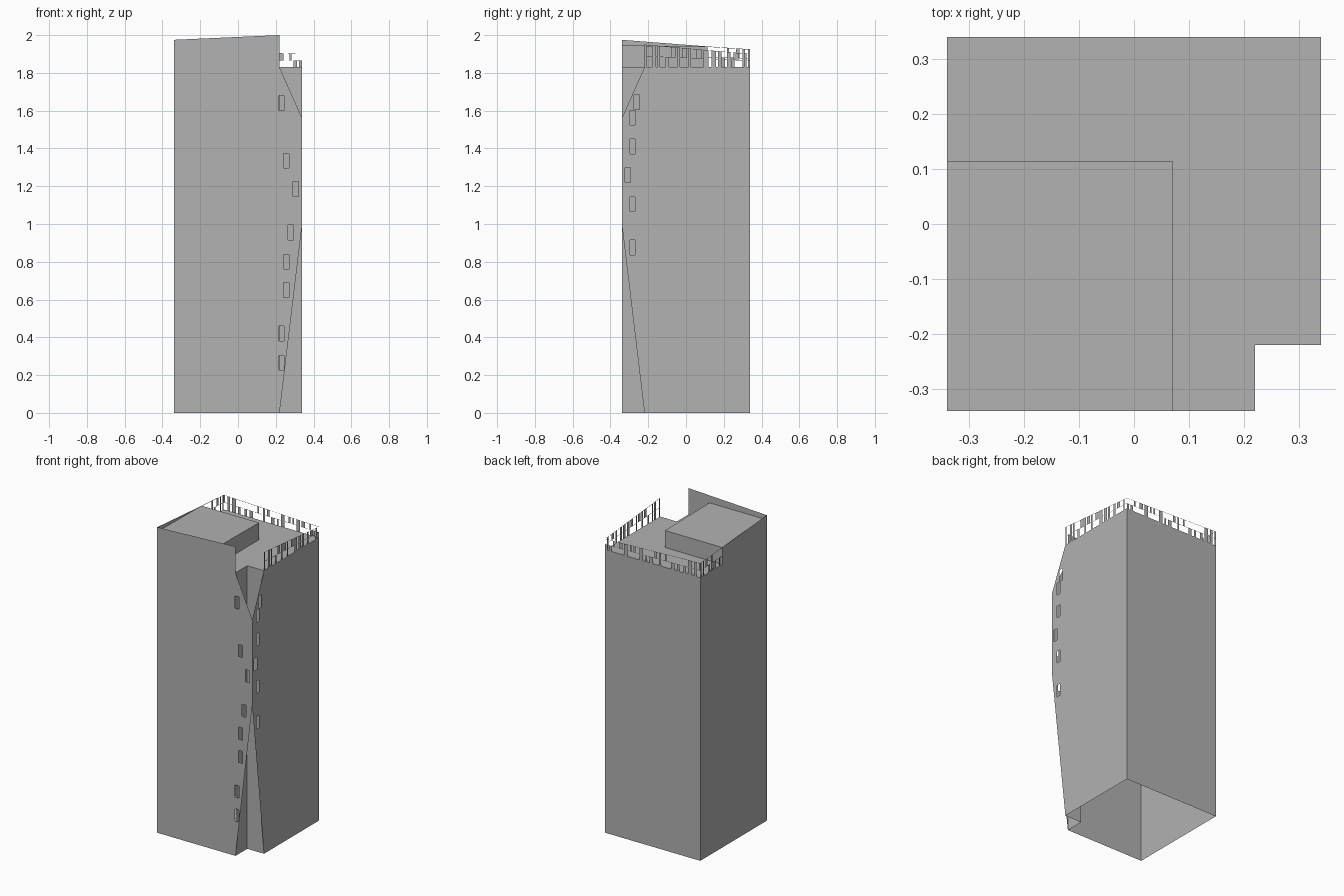
import bpy
import bmesh
import random
from mathutils import Vector

random.seed(4)
if "Cube" in bpy.data.objects:
    bpy.data.objects.remove(bpy.data.objects["Cube"], do_unlink=True)

H = 0.34       # half width of the tower
N = 0.22       # inner line of the notched corner
ROOF = 1.83
BOX_X, BOX_Y = 0.07, 0.115

grey = bpy.data.materials.new("concrete_grey")
grey.use_nodes = True
grey.diffuse_color = (0.445, 0.445, 0.445, 1)
grey.node_tree.nodes["Principled BSDF"].inputs["Base Color"].default_value = grey.diffuse_color


def finish(name, bm):
    mesh = bpy.data.meshes.new(name)
    bm.to_mesh(mesh)
    bm.free()
    mesh.materials.append(grey)
    obj = bpy.data.objects.new(name, mesh)
    bpy.context.collection.objects.link(obj)
    return obj


def rect(a0, a1, b0, b1):
    return [(a0, b0), (a1, b0), (a1, b1), (a0, b1)]


def on_x(x):
    return lambda a, b: Vector((x, a, b))


def on_y(y):
    return lambda a, b: Vector((a, y, b))


def on_z(z):
    return lambda a, b: Vector((a, b, z))


def sheet(name, place, outline, normal, holes=()):
    """Flat thin wall from an outline, with openings left empty."""
    bm = bmesh.new()
    edges = []
    for loop in [outline, *holes]:
        verts = [bm.verts.new(place(a, b)) for a, b in loop]
        edges += [bm.edges.new((v, verts[i - 1])) for i, v in enumerate(verts)]
    if holes:
        bmesh.ops.triangle_fill(bm, edges=edges, use_beauty=True, normal=normal)
    else:
        bm.faces.new(bm.verts)
    for f in bm.faces:
        f.normal_update()
        if f.normal.dot(Vector(normal)) < 0:
            f.normal_flip()
    return finish(name, bm)


def windows(centres):
    return [rect(a - 0.014, a + 0.014, z - 0.039, z + 0.039) for a, z in centres]


# Outer walls: the two beside the notch taper away from the corner
front_windows = windows([(0.23, 1.64), (0.255, 1.335), (0.305, 1.185), (0.28, 0.955),
                         (0.255, 0.8), (0.255, 0.65), (0.23, 0.42), (0.23, 0.265)])
left_windows = windows([(-0.26, 1.645), (-0.283, 1.563), (-0.283, 1.41),
                        (-0.308, 1.26), (-0.283, 1.105), (-0.283, 0.875)])
sheet("front_wall", on_y(-H), [(-H, 0), (N, 0), (H, 1), (H, 1.56), (N, ROOF), (N, 2), (-H, 1.975)],
      (0, -1, 0), front_windows)
sheet("left_wall", on_x(H), [(-N, 0), (H, 0), (H, ROOF), (-N, ROOF), (-H, 1.56), (-H, 1)],
      (1, 0, 0), left_windows)
sheet("right_wall", on_x(-H), [(-H, 0), (H, 0), (H, ROOF), (BOX_Y, ROOF), (BOX_Y, 1.94), (-H, 1.975)],
      (-1, 0, 0))
sheet("back_wall", on_y(H), rect(-H, H, 0, ROOF), (0, 1, 0))

# Inner walls of the open corner shaft
sheet("shaft_side_wall", on_x(N), rect(-H, -N, 0, ROOF), (1, 0, 0))
sheet("shaft_back_wall", on_y(-N), rect(N, H, 0, ROOF), (0, -1, 0))

# Roof deck and rooftop room
sheet("roof_deck", on_z(ROOF), [(-H, -H), (N, -H), (N, -N), (H, -N), (H, H), (-H, H)], (0, 0, 1))
sheet("roof_room_side", on_x(BOX_X),
      [(-H, ROOF), (BOX_Y, ROOF), (BOX_Y, 1.94), (-H, 1.945)], (1, 0, 0))
sheet("roof_room_back", on_y(BOX_Y), rect(-H, BOX_X, ROOF, 1.94), (0, 1, 0))
sheet("roof_room_top", lambda a, b: Vector((a, b, 1.94 if b > 0 else 1.945)),
      rect(-H, BOX_X, -H, BOX_Y), (0, 0, 1))


def balustrade(name, start, end, top0, top1, full_share):
    """Screen of irregular slats with a fine middle and top rail."""
    bm = bmesh.new()
    start, end = Vector((*start, 0)), Vector((*end, 0))
    length = (end - start).length

    def panel(s0, s1, low, high):
        corners = [(s0, low), (s1, low), (s1, high), (s0, high)]
        verts = []
        for s, level in corners:
            t = s / length
            top = top0 + (top1 - top0) * t
            p = start.lerp(end, t)
            p.z = ROOF + (top - ROOF) * level
            verts.append(bm.verts.new(p))
        bm.faces.new(verts)

    s = 0.0
    while s < length - 0.01:
        width = min(random.choice((0.012, 0.018, 0.026)), length - s)
        if random.random() < full_share:
            panel(s, s + width, 0, 1)
        else:
            low = random.choice((0, 0.5))
            panel(s, s + width, low, low + 0.5)
        s += width + random.choice((0.01, 0.016, 0.03))
    for level in (0.5, 1):
        panel(0, length, level - 0.02, level)
    return finish(name, bm)


balustrade("left_balustrade", (H, -N), (H, H), 1.95, 1.9, 0.5)
balustrade("back_balustrade", (H, H), (-H, H), 1.9, 1.925, 0.25)
balustrade("right_balustrade", (-H, H), (-H, BOX_Y), 1.925, 1.94, 0.5)
